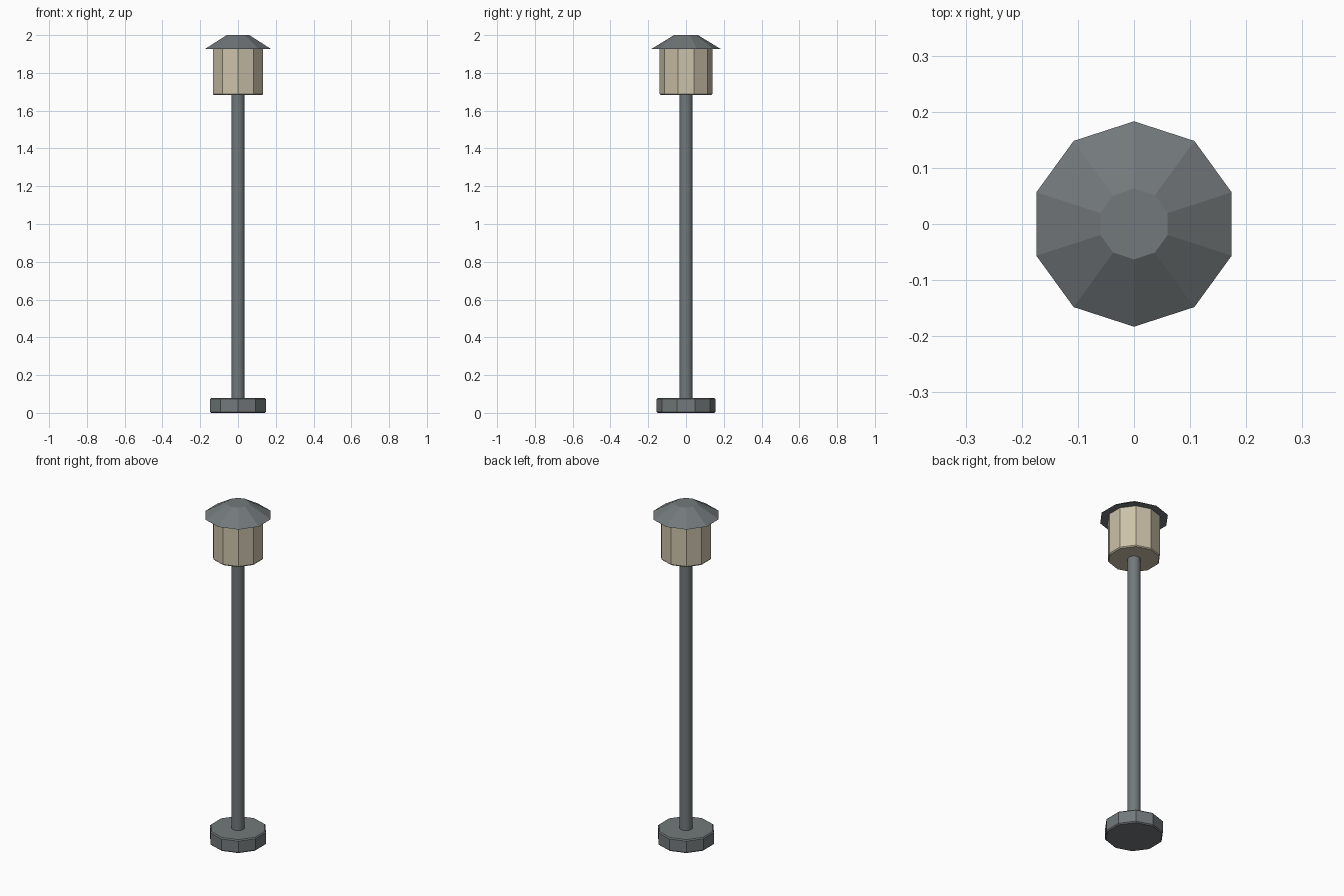
import bpy, bmesh, math

if "Cube" in bpy.data.objects:
    bpy.data.objects.remove(bpy.data.objects["Cube"])


def make_material(name, color):
    m = bpy.data.materials.new(name)
    m.diffuse_color = (*color, 1)
    m.use_nodes = True
    m.node_tree.nodes["Principled BSDF"].inputs["Base Color"].default_value = m.diffuse_color
    return m


metal = make_material("grey metal", (0.17, 0.19, 0.197))
glass = make_material("warm glass", (0.60, 0.535, 0.40))


def prism(name, profile, sides, material, smooth=False):
    """Closed faceted solid from (radius, height) rings, with a corner on +y."""
    bm = bmesh.new()
    rings = []
    for r, z in profile:
        angles = [math.pi / 2 + 2 * math.pi * i / sides for i in range(sides)]
        rings.append([bm.verts.new((r * math.cos(a), r * math.sin(a), z)) for a in angles])
    for low, high in zip(rings, rings[1:]):
        for i in range(sides):
            j = (i + 1) % sides
            bm.faces.new((low[i], low[j], high[j], high[i]))
    bm.faces.new(rings[0][::-1])
    bm.faces.new(rings[-1])
    mesh = bpy.data.meshes.new(name)
    bm.to_mesh(mesh)
    bm.free()
    mesh.materials.append(material)
    obj = bpy.data.objects.new(name, mesh)
    bpy.context.collection.objects.link(obj)
    if smooth:
        bpy.context.view_layer.objects.active = obj
        obj.select_set(True)
        bpy.ops.object.shade_smooth_by_angle(angle=math.radians(35))
        obj.select_set(False)
    return obj


# Foot with small bevelled rims
prism("base", [(0.150, 0), (0.156, 0.006), (0.156, 0.073), (0.150, 0.079)], 10, metal)
# Round post
prism("pole", [(0.035, 0.07), (0.035, 1.70)], 16, metal, smooth=True)
# Glazed lamp body with a bevelled lower rim
prism("lantern", [(0.135, 1.683), (0.140, 1.689), (0.140, 1.93)], 10, glass)
# Sloped cap with a flat top
prism("roof", [(0.183, 1.927), (0.063, 2.0)], 10, metal)
